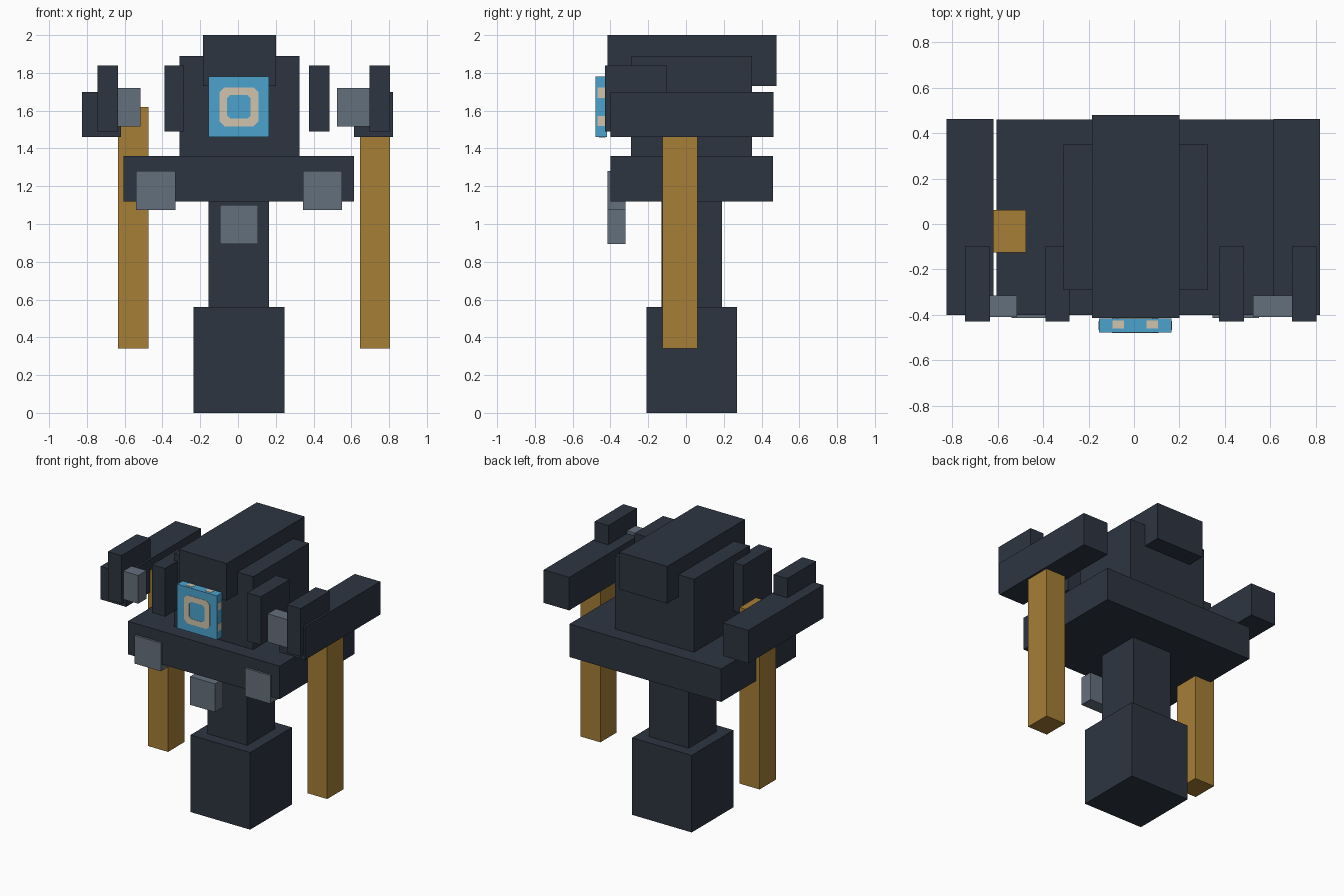
import bpy, bmesh

cube = bpy.data.objects.get("Cube")
if cube:
    bpy.data.objects.remove(cube, do_unlink=True)


def material(name, hex_code):
    def linear(c):
        return c / 12.92 if c <= 0.04045 else ((c + 0.055) / 1.055) ** 2.4
    rgb = [linear(int(hex_code[i:i + 2], 16) / 255) for i in (0, 2, 4)]
    m = bpy.data.materials.new(name)
    m.diffuse_color = (*rgb, 1)
    m.use_nodes = True
    m.node_tree.nodes["Principled BSDF"].inputs["Base Color"].default_value = (*rgb, 1)
    return m


DARK = material("dark slate", "2d3541")
GREY = material("steel grey", "64707d")
OCHRE = material("ochre", "a67e36")
BLUE = material("screen blue", "4ba2cd")
BEIGE = material("beige", "d0c3ac")


def finish(name, bm, mat):
    bmesh.ops.recalc_face_normals(bm, faces=bm.faces)
    mesh = bpy.data.meshes.new(name)
    bm.to_mesh(mesh)
    bm.free()
    mesh.materials.append(mat)
    obj = bpy.data.objects.new(name, mesh)
    bpy.context.collection.objects.link(obj)
    return obj


def box(name, x, y, z, mat):
    """Box from (min, max) ranges on each axis."""
    bm = bmesh.new()
    bmesh.ops.create_cube(bm, size=1)
    for v in bm.verts:
        v.co = [r[0] if c < 0 else r[1] for c, r in zip(v.co, (x, y, z))]
    return finish(name, bm, mat)


def ring(name, cx, cz, y, mat):
    """Thin square ring with clipped corners, facing along y."""
    def outline(h, c):
        k = h - c
        return [(h, k), (k, h), (-k, h), (-h, k), (-h, -k), (-k, -h), (k, -h), (h, -k)]
    bm = bmesh.new()
    loops = [[bm.verts.new((cx + px, d, cz + pz)) for px, pz in outline(h, c)]
             for h, c, d in ((0.103, 0.026, y[0]), (0.062, 0.016, y[0]),
                             (0.062, 0.016, y[1]), (0.103, 0.026, y[1]))]
    for a, b in zip(loops, loops[1:] + loops[:1]):
        for i in range(8):
            j = (i + 1) % 8
            bm.faces.new((a[i], a[j], b[j], b[i]))
    return finish(name, bm, mat)


# Central column and body
box("base_block", (-0.235, 0.245), (-0.21, 0.27), (0, 0.56), DARK)
box("neck", (-0.155, 0.165), (-0.13, 0.19), (0.56, 1.12), DARK)
box("shoulder_slab", (-0.605, 0.615), (-0.40, 0.46), (1.12, 1.36), DARK)
box("body", (-0.31, 0.325), (-0.29, 0.35), (1.36, 1.89), DARK)
box("top_block", (-0.185, 0.20), (-0.415, 0.48), (1.73, 2.0), DARK)

# Side parts: x ranges for the right (-x) and left (+x)
sides = {
    "right": dict(arm=(-0.825, -0.62), outer=(-0.745, -0.635), inner=(-0.39, -0.285),
                  link=(-0.72, -0.515), pole=(-0.635, -0.475), pad=(-0.54, -0.33)),
    "left": dict(arm=(0.615, 0.82), outer=(0.695, 0.805), inner=(0.375, 0.485),
                 link=(0.525, 0.73), pole=(0.645, 0.805), pad=(0.345, 0.55)),
}
for side, x in sides.items():
    box(side + "_arm", x["arm"], (-0.40, 0.463), (1.46, 1.70), DARK)
    box(side + "_outer_fin", x["outer"], (-0.43, -0.10), (1.49, 1.84), DARK)
    box(side + "_inner_fin", x["inner"], (-0.43, -0.10), (1.49, 1.84), DARK)
    box(side + "_arm_block", x["link"], (-0.41, -0.315), (1.515, 1.72), GREY)
    box(side + "_pole", x["pole"], (-0.125, 0.062), (0.34, 1.62), OCHRE)
    box(side + "_slab_pad", x["pad"], (-0.415, -0.32), (1.075, 1.28), GREY)
box("neck_pad", (-0.095, 0.105), (-0.415, -0.32), (0.895, 1.10), GREY)

# Screen with its painted rings
X, Y, Z = (-0.155, 0.165), (-0.478, -0.417), (1.46, 1.78)
box("screen", X, Y, Z, BLUE)
T = 0.002
ring("screen_front_ring", 0.005, 1.62, (Y[0] - T, Y[0] + T), BEIGE)
ring("screen_back_ring", 0.005, 1.62, (Y[1] - T, Y[1] + T), BEIGE)

# Beige marks on the screen's narrow edges
for i, d in enumerate((-0.075, 0.075)):
    for edge, e in (("bottom", Z[0]), ("top", Z[1])):
        box(f"screen_{edge}_mark_{i + 1}", (0.005 + d - 0.025, 0.005 + d + 0.025),
            (-0.46, -0.425), (e - T, e + T), BEIGE)
    for edge, e in (("right", X[0]), ("left", X[1])):
        box(f"screen_{edge}_mark_{i + 1}", (e - T, e + T), (-0.468, -0.427),
            (1.62 + d - 0.027, 1.62 + d + 0.027), BEIGE)
